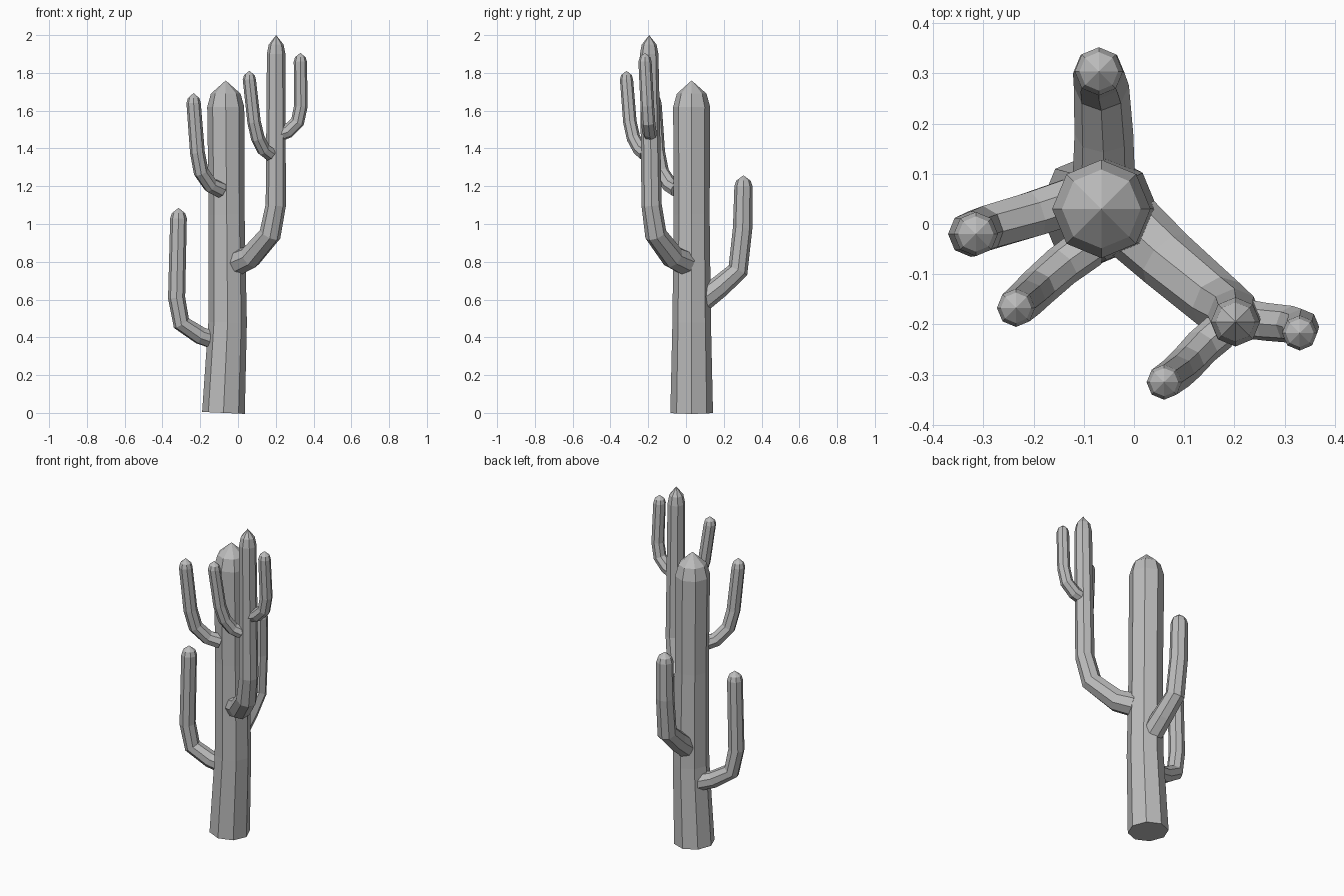
import bpy, bmesh, math
from mathutils import Vector

cube = bpy.data.objects.get("Cube")
if cube:
    bpy.data.objects.remove(cube)

# One plain grey for the whole plant
grey = bpy.data.materials.new("plain grey")
grey.use_nodes = True
colour = (0.5, 0.5, 0.5, 1)
grey.diffuse_color = colour
grey.node_tree.nodes["Principled BSDF"].inputs["Base Color"].default_value = colour

SIDES = 8


def stem(name, path, radii, tip, shoulder):
    """Octagonal tube along path, closed by a bevelled point of height tip."""
    pts = [Vector(p) for p in path]
    n = len(pts)
    bm = bmesh.new()
    rings = []
    side = Vector((1, 0, 0))
    # Work down from the top so the sides keep one orientation
    for i in reversed(range(n)):
        if i == n - 1:
            axis = Vector((0, 0, 1))
        elif i == 0:
            axis = (pts[1] - pts[0]).normalized()
        else:
            axis = ((pts[i + 1] - pts[i]).normalized()
                    + (pts[i] - pts[i - 1]).normalized()).normalized()
        side = (side - axis * side.dot(axis)).normalized()
        other = axis.cross(side)
        ring = []
        for k in range(SIDES):
            a = math.tau * k / SIDES
            ring.append(bm.verts.new(
                pts[i] + (side * math.cos(a) + other * math.sin(a)) * radii[i]))
        rings.insert(0, ring)
    # Narrow shoulder ring and apex
    top = pts[-1]
    rings.append([bm.verts.new(top + (v.co - top) * 0.8 + Vector((0, 0, tip * shoulder)))
                  for v in rings[-1]])
    apex = bm.verts.new(top + Vector((0, 0, tip)))
    for low, high in zip(rings, rings[1:]):
        for k in range(SIDES):
            j = (k + 1) % SIDES
            bm.faces.new((low[k], low[j], high[j], high[k]))
    for k in range(SIDES):
        bm.faces.new((rings[-1][k], rings[-1][(k + 1) % SIDES], apex))
    bm.faces.new(rings[0][::-1])
    bmesh.ops.recalc_face_normals(bm, faces=bm.faces)
    mesh = bpy.data.meshes.new(name)
    bm.to_mesh(mesh)
    bm.free()
    mesh.materials.append(grey)
    obj = bpy.data.objects.new(name, mesh)
    bpy.context.collection.objects.link(obj)


def arm(name, path, r_base, r_top, tip):
    """Bent arm tapering evenly from base to top."""
    n = len(path) - 1
    radii = [r_base + (r_top - r_base) * i / n for i in range(n + 1)]
    stem(name, path, radii, tip, 0.5)


# Trunk
stem("trunk",
     [(-0.077, 0.03, 0), (-0.055, 0.03, 0.48), (-0.06, 0.03, 1.05), (-0.065, 0.03, 1.62)],
     [0.113, 0.102, 0.095, 0.098], 0.14, 0.5)

# Arms growing from the trunk
arm("main_arm",
    [(-0.005, -0.005, 0.795), (0.065, -0.07, 0.825), (0.17, -0.16, 0.945),
     (0.2, -0.182, 1.1), (0.202, -0.195, 1.9)], 0.068, 0.049, 0.1)
arm("right_low_arm",
    [(-0.11, 0.05, 0.38), (-0.2, 0.02, 0.41), (-0.3, -0.01, 0.475),
     (-0.325, -0.02, 0.61), (-0.315, -0.02, 1.03)], 0.05, 0.044, 0.055)
arm("right_high_arm",
    [(-0.09, -0.045, 1.18), (-0.145, -0.085, 1.205), (-0.195, -0.13, 1.275),
     (-0.215, -0.15, 1.38), (-0.235, -0.167, 1.64)], 0.043, 0.038, 0.053)
arm("back_arm",
    [(-0.06, 0.09, 0.6), (-0.06, 0.18, 0.67), (-0.065, 0.275, 0.755),
     (-0.07, 0.3, 0.98), (-0.07, 0.304, 1.2)], 0.062, 0.048, 0.058)

# Small arms growing from the main arm
arm("front_small_arm",
    [(0.17, -0.215, 1.37), (0.135, -0.245, 1.395), (0.105, -0.278, 1.455),
     (0.085, -0.297, 1.54), (0.06, -0.315, 1.765)], 0.038, 0.035, 0.046)
arm("left_small_arm",
    [(0.23, -0.19, 1.48), (0.265, -0.195, 1.492), (0.315, -0.2, 1.54),
     (0.333, -0.205, 1.625), (0.33, -0.217, 1.86)], 0.039, 0.035, 0.046)
